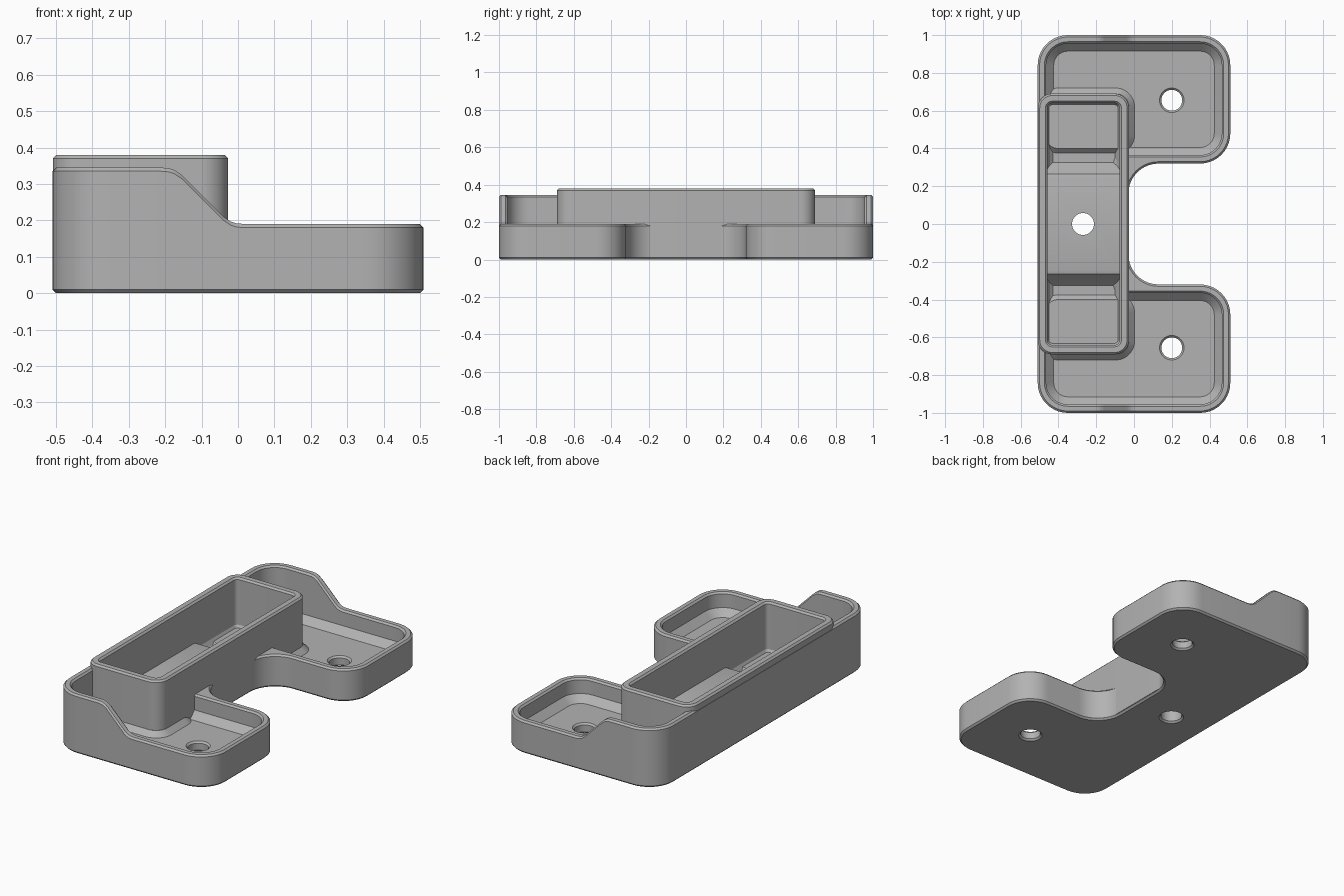
import bpy, bmesh
from math import sin, cos, pi
from mathutils import Vector

cube = bpy.data.objects.get("Cube")
if cube:
    bpy.data.objects.remove(cube)

grey = bpy.data.materials.new("plain_grey")
grey.use_nodes = True
grey.diffuse_color = (0.45, 0.45, 0.45, 1)
grey.node_tree.nodes["Principled BSDF"].inputs["Base Color"].default_value = grey.diffuse_color

BODY = [(-.51, -1), (.51, -1), (.51, -.32), (-.03, -.32),
        (-.03, .32), (.51, .32), (.51, 1), (-.51, 1)]
BREAKS = [-.21, -.19, -.175, -.155, -.04, -.02, -.005, .02]
FLOOR = .06
CHAMFER = .01


def rect(x0, x1, y0, y1):
    return [(x0, y0), (x1, y0), (x1, y1), (x0, y1)]


def outline(corners, radius, inset, notch_radius=None, steps=10, breaks=()):
    """Counter-clockwise right-angled outline with rounded corners, moved inwards by inset."""
    pts = []
    n = len(corners)
    for i in range(n):
        a, p, b = (Vector(corners[(i + k) % n]) for k in (-1, 0, 1))
        e1, e2 = (p - a).normalized(), (b - p).normalized()
        n1, n2 = Vector((-e1.y, e1.x)), Vector((-e2.y, e2.x))
        if e1.cross(e2) > 0:
            centre, reach = p + radius * (n1 + n2), -max(radius - inset, .002)
        else:
            r = radius if notch_radius is None else notch_radius
            centre, reach = p - r * (n1 + n2), r + inset
        for k in range(steps + 1):
            t = k / steps * pi / 2
            pts.append(centre + reach * (n1 * cos(t) + n2 * sin(t)))
        # extra points along the two end walls
        if breaks and abs(e2.x) > .5 and abs(p.y) > .9:
            y = p.y + n2.y * inset
            pts += [Vector((x, y)) for x in sorted(breaks, reverse=e2.x < 0)]
    return pts


def finish(obj):
    obj.data.materials.append(grey)
    bpy.ops.object.select_all(action='DESELECT')
    obj.select_set(True)
    bpy.context.view_layer.objects.active = obj
    bpy.ops.object.shade_smooth_by_angle(angle=.5)
    return obj


def loft(name, loops):
    """Closed solid from a stack of matching loops of 3D points."""
    bm = bmesh.new()
    rings = [[bm.verts.new(p) for p in loop] for loop in loops]
    for lo, hi in zip(rings, rings[1:]):
        for i in range(len(lo)):
            j = (i + 1) % len(lo)
            bm.faces.new((lo[i], lo[j], hi[j], hi[i]))
    bm.faces.new(rings[0][::-1])
    bm.faces.new(rings[-1])
    bmesh.ops.recalc_face_normals(bm, faces=bm.faces)
    mesh = bpy.data.meshes.new(name)
    bm.to_mesh(mesh)
    bm.free()
    obj = bpy.data.objects.new(name, mesh)
    bpy.context.collection.objects.link(obj)
    return obj


def flat(pts, z):
    return [(p.x, p.y, z) for p in pts]


def rim_height(p):
    # tall at the back, sloping down to the low trays, with eased ends
    if abs(p.y) < .5:
        return .19
    return .19 + sum(min(max(-.02 - p.x + d, 0), .155) for d in (-.02, 0, .02)) / 3


def follow_rim(pts, drop):
    return [(p.x, p.y, rim_height(p) - drop) for p in pts]


# tray body: outer wall, sloping rim, inner wall and floor
def body_outline(inset, notch=.16):
    return outline(BODY, .16, inset, notch, breaks=BREAKS)


WALL = .045
body = loft("tray_body", [
    flat(body_outline(CHAMFER), 0),
    flat(body_outline(0), CHAMFER),
    follow_rim(body_outline(0), CHAMFER),
    follow_rim(body_outline(CHAMFER), 0),
    follow_rim(body_outline(WALL - CHAMFER, .01), 0),
    follow_rim(body_outline(WALL, .01), CHAMFER),
    flat(body_outline(WALL, .01), FLOOR + .04),
    flat(body_outline(WALL + .04, .01), FLOOR),
])

# long raised bin along the back
BIN = rect(-.509, -.027, -.69, .69)


def bin_outline(inset):
    return outline(BIN, .075, inset)


storage_bin = loft("long_bin", [
    flat(bin_outline(0), .012),
    flat(bin_outline(0), .38 - CHAMFER),
    flat(bin_outline(CHAMFER), .38),
    flat(bin_outline(.04), .38),
    flat(bin_outline(.05), .37),
    flat(bin_outline(.05), FLOOR + .045),
    flat(bin_outline(.09), FLOOR + .005),
])

# raised pad with ramps in the bin floor
pad_half = [(.34, FLOOR - .01), (.325, FLOOR + .005), (.265, .135), (.245, .14)]
pad_side = pad_half + [(-y, z) for y, z in reversed(pad_half)]
pad = loft("bin_floor_pad", [[(x, y, z) for y, z in pad_side] for x in (-.47, -.065)])

# sloped skirts where the bin meets the tray floors
skirts = []
for name, side in (("front", -1), ("back", 1)):
    y0, y1 = sorted((side * .4, side * .69))
    base = rect(-.47, -.027, y0, y1)
    skirts.append(loft(name + "_bin_skirt", [
        flat(outline(base, .07, -.035), FLOOR - .005),
        flat(outline(base, .07, 0), FLOOR + .03),
    ]))


# screw holes, chamfered at their ends
def drill(name, x, y, radius, top, flare, targets):
    profile = [(-.02, radius + .03), (.01, radius),
               (top - .01, radius), (top + .02, radius + 3 * flare)]
    rings = [[(x + r * cos(k * pi / 20), y + r * sin(k * pi / 20), z) for k in range(40)]
             for z, r in profile]
    cutter = loft(name, rings)
    cutter.hide_render = True
    for target in targets:
        mod = target.modifiers.new(name, 'BOOLEAN')
        mod.operation = 'DIFFERENCE'
        mod.solver = 'EXACT'
        mod.object = cutter
        bpy.context.view_layer.objects.active = target
        bpy.ops.object.modifier_apply(modifier=name)
    bpy.data.objects.remove(cutter)


drill("front_hole", .2, -.655, .055, FLOOR, .01, [body])
drill("back_hole", .2, .655, .055, FLOOR, .01, [body])
drill("bin_hole", -.27, 0, .058, .14, 0, [body, storage_bin, pad])

for part in [body, storage_bin, pad] + skirts:
    finish(part)
